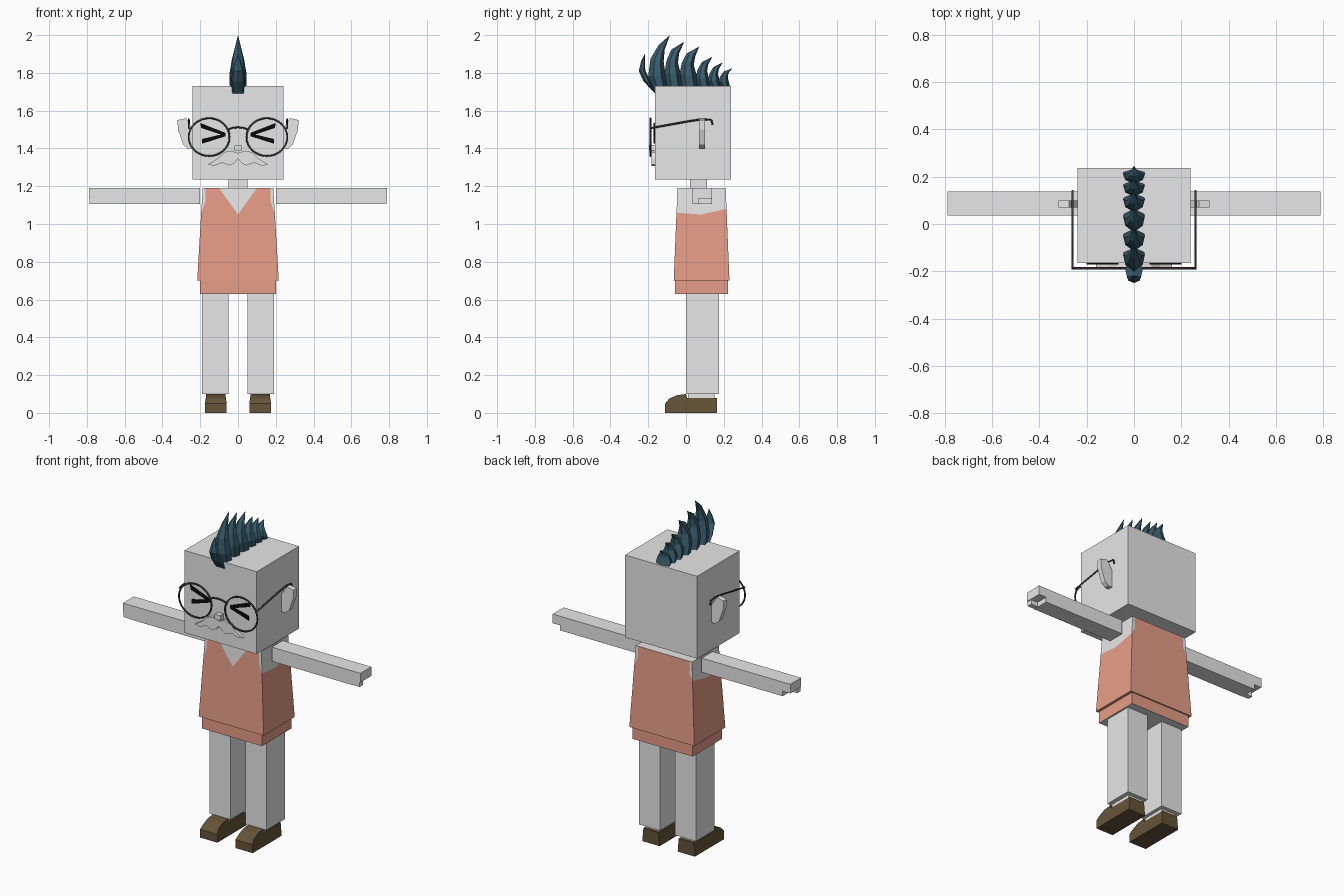
import bpy, bmesh, math

old = bpy.data.objects.get("Cube")
if old:
    bpy.data.objects.remove(old, do_unlink=True)


def material(name, rgb):
    m = bpy.data.materials.new(name)
    m.use_nodes = True
    m.diffuse_color = (*rgb, 1)
    m.node_tree.nodes["Principled BSDF"].inputs["Base Color"].default_value = (*rgb, 1)
    return m


GREY = material("light grey", (0.8, 0.8, 0.8))
CORAL = material("coral", (0.92, 0.39, 0.28))
TEAL = material("dark teal", (0.04, 0.107, 0.15))
BROWN = material("brown", (0.13, 0.087, 0.04))
BLACK = material("black", (0.003, 0.003, 0.003))
FRAME = material("charcoal", (0.045, 0.045, 0.045))


def finish(name, bm, *mats):
    bmesh.ops.remove_doubles(bm, verts=bm.verts, dist=0.0005)
    bmesh.ops.recalc_face_normals(bm, faces=bm.faces)
    me = bpy.data.meshes.new(name)
    bm.to_mesh(me)
    bm.free()
    ob = bpy.data.objects.new(name, me)
    for m in mats:
        me.materials.append(m)
    bpy.context.collection.objects.link(ob)
    return ob


def prism(name, outline, lo, hi, mat, axis="y"):
    """Extrude an (x, z) outline along y, or a (y, z) outline along x."""
    bm = bmesh.new()

    def ring(d):
        return [bm.verts.new((a, d, b) if axis == "y" else (d, a, b)) for a, b in outline]

    first, second = ring(lo), ring(hi)
    bm.faces.new(first)
    bm.faces.new(second)
    for i in range(len(outline)):
        bm.faces.new((first[i - 1], first[i], second[i], second[i - 1]))
    return finish(name, bm, mat)


def box(name, x, y, z, mat):
    outline = [(x[0], z[0]), (x[1], z[0]), (x[1], z[1]), (x[0], z[1])]
    return prism(name, outline, *y, mat)


def wire(name, points, mat, radius=0.005, cyclic=False):
    cu = bpy.data.curves.new(name, "CURVE")
    cu.dimensions = "3D"
    cu.bevel_depth = radius
    cu.bevel_resolution = 1
    cu.use_fill_caps = True
    sp = cu.splines.new("POLY")
    sp.points.add(len(points) - 1)
    for p, co in zip(sp.points, points):
        p.co = (*co, 1)
    sp.use_cyclic_u = cyclic
    cu.materials.append(mat)
    bpy.context.collection.objects.link(bpy.data.objects.new(name, cu))


# Head and neck
box("head", (-0.24, 0.24), (-0.165, 0.237), (1.235, 1.73), GREY)
box("neck", (-0.05, 0.05), (0.02, 0.11), (1.185, 1.24), GREY)

# Torso: tapered body whose faces are split into vest and shirt
HEM, TOP = 0.70, 1.19


def taper(lower, upper, z):
    return lower + (upper - lower) * (z - HEM) / (TOP - HEM)


def width(z):
    return taper(0.216, 0.187, z)


def front(x, z):
    return (x, taper(-0.065, -0.045, z), z)


def back(x, z):
    return (x, taper(0.23, 0.21, z), z)


bm = bmesh.new()


def patch(points, index):
    bm.faces.new([bm.verts.new(p) for p in points]).material_index = index


FA, BA, STRAP = 1.06, 1.08, 0.172
for s in (-1, 1):
    patch([front(s * x, z) for x, z in ((0, HEM), (width(HEM), HEM), (width(FA), FA),
          (STRAP, 1.12), (STRAP, TOP), (0.1, TOP), (0, 1.05))], 1)
    patch([back(s * x, z) for x, z in ((0, HEM), (width(HEM), HEM), (width(BA), BA),
          (STRAP, 1.12), (STRAP, TOP), (0, TOP))], 1)
    for place, z in ((front, FA), (back, BA)):
        patch([place(s * x, h) for x, h in ((width(z), z), (width(TOP), TOP),
              (STRAP, TOP), (STRAP, 1.12))], 0)
    dip = (s * width(1.05), 0.08, 1.05)
    f, b = front(s * width(FA), FA), back(s * width(BA), BA)
    patch([front(s * width(HEM), HEM), f, dip, b, back(s * width(HEM), HEM)], 1)
    patch([f, dip, b, back(s * width(TOP), TOP), front(s * width(TOP), TOP)], 0)
patch([front(0, 1.05), front(0.1, TOP), front(-0.1, TOP)], 0)
row = [width(TOP), STRAP, 0.1, -0.1, -STRAP, -width(TOP)]
patch([front(x, TOP) for x in row] + [back(x, TOP) for x in (row[5], row[4], 0, row[1], row[0])], 0)
row = (-width(HEM), 0, width(HEM))
patch([front(x, HEM) for x in row] + [back(x, HEM) for x in reversed(row)], 1)
finish("torso_and_vest", bm, GREY, CORAL)

# Waistband with a grey underside
band = box("vest_band", (-0.2, 0.2), (-0.058, 0.222), (0.63, 0.705), CORAL)
band.data.materials.append(GREY)
for p in band.data.polygons:
    if p.normal.z < -0.9:
        p.material_index = 1

# Paired parts
for side, s in (("left", 1), ("right", -1)):
    def mirrored(points):
        return [(s * x, z) for x, z in points]

    prism(side + "_arm", mirrored([(0.2, 1.105), (0.74, 1.105), (0.74, 1.135), (0.79, 1.135),
          (0.79, 1.19), (0.2, 1.19)]), 0.035, 0.138, GREY)
    box(side + "_hand_edge", sorted((s * 0.735, s * 0.785)), (0.035, 0.065), (1.107, 1.14), GREY)
    box(side + "_leg", sorted((s * 0.05, s * 0.19)), (0, 0.175), (0.1, 0.635), GREY)
    box(side + "_ankle", sorted((s * 0.07, s * 0.165)), (0.01, 0.15), (0.07, 0.105), GREY)
    shoe = prism(side + "_shoe", [(-0.11, 0), (-0.11, 0.05), (-0.09, 0.075), (-0.05, 0.093),
                 (0, 0.1), (0.005, 0.08), (0.165, 0.08), (0.165, 0)],
                 s * 0.06, s * 0.175, BROWN, "x")
    for v in shoe.data.vertices:  # narrower upper
        if v.co.z > 0.07:
            v.co.x = s * 0.1175 + (v.co.x - s * 0.1175) * 0.88
    prism(side + "_ear", mirrored([(0.235, 1.4), (0.265, 1.4), (0.29, 1.42), (0.318, 1.5),
          (0.32, 1.55), (0.275, 1.56), (0.235, 1.5)]), 0.07, 0.1, GREY)

    # Squeezed shut eyes
    prism(side + "_eye_upper", mirrored([(0.2, 1.535), (0.065, 1.482), (0.065, 1.465),
          (0.195, 1.508)]), -0.171, -0.164, BLACK)
    prism(side + "_eye_lower", mirrored([(0.19, 1.425), (0.065, 1.465), (0.065, 1.48),
          (0.19, 1.45)]), -0.171, -0.164, BLACK)

    # Moustache half
    prism(side + "_moustache", mirrored([(0, 1.375), (0.035, 1.388), (0.075, 1.38), (0.11, 1.345),
          (0.16, 1.315), (0.125, 1.308), (0.085, 1.325), (0.045, 1.31), (0.02, 1.322),
          (0, 1.345)]), -0.182, -0.164, GREY)

    # Spectacle rim and temple
    turns = [2 * math.pi * i / 32 for i in range(32)]
    wire(side + "_rim", [(s * 0.153 + 0.108 * math.cos(a), -0.188, 1.46 + 0.1 * math.sin(a))
         for a in turns], FRAME, cyclic=True)
    wire(side + "_temple", [(s * 0.25, -0.188, 1.505), (s * 0.26, -0.185, 1.508),
         (s * 0.26, 0.02, 1.545), (s * 0.26, 0.09, 1.555), (s * 0.26, 0.135, 1.55),
         (s * 0.26, 0.14, 1.525)], FRAME)

wire("bridge", [(x, -0.188, 1.512 - 4 * x * x) for x in (-0.06, -0.03, 0, 0.03, 0.06)], FRAME)
prism("nose", [(-0.022, 1.388), (0.022, 1.388), (0.018, 1.418), (-0.018, 1.418)],
      -0.195, -0.164, GREY)


# Mohawk: curved spikes, each a stack of six-sided rings closing to a tip
def spike(name, rings, tip):
    bm = bmesh.new()
    prev = None
    for y0, y1, z0, z1, w in rings:
        loop = [bm.verts.new((x * w, y0 + (y1 - y0) * t, z0 + (z1 - z0) * t)) for x, t in
                ((0, 0), (0.8, 0.3), (1, 0.75), (0, 1), (-1, 0.75), (-0.8, 0.3))]
        if prev:
            for i in range(6):
                bm.faces.new((prev[i - 1], prev[i], loop[i], loop[i - 1]))
        else:
            bm.faces.new(loop)
        prev = loop
    point = bm.verts.new(tip)
    for i in range(6):
        bm.faces.new((prev[i - 1], prev[i], point))
    finish(name, bm, TEAL)


bases = [-0.165, -0.1, -0.02, 0.065, 0.13, 0.185, 0.235]
tips = [(-0.085, 2.0), (-0.01, 1.965), (0.07, 1.94), (0.14, 1.885), (0.195, 1.855), (0.247, 1.825)]
for i, (ty, tz) in enumerate(tips):
    y0, y1 = bases[i], bases[i + 1]
    w, foot = y1 - y0, 1.69 if i == 0 else 1.72
    h = tz - foot
    out = 0.035 if i == 0 else 0.015
    spike(f"hair_spike_{i + 1}", [
        (y0, y1, foot, 1.72, 0.042),
        (y0 - out, y1 - 0.008, foot + 0.3 * h, foot + 0.3 * h, 0.046),
        (y0 - out + 0.012, y0 + 0.72 * w, foot + 0.6 * h, foot + 0.55 * h, 0.034),
        (y0 + 0.25 * (ty - y0), y0 + 0.8 * w, foot + 0.83 * h, foot + 0.75 * h, 0.018),
    ], (0, ty, tz))
spike("hair_forelock", [
    (-0.18, -0.16, 1.71, 1.685, 0.03),
    (-0.225, -0.185, 1.755, 1.75, 0.036),
    (-0.25, -0.215, 1.81, 1.81, 0.03),
    (-0.238, -0.218, 1.86, 1.855, 0.016),
], (0, -0.218, 1.9))
